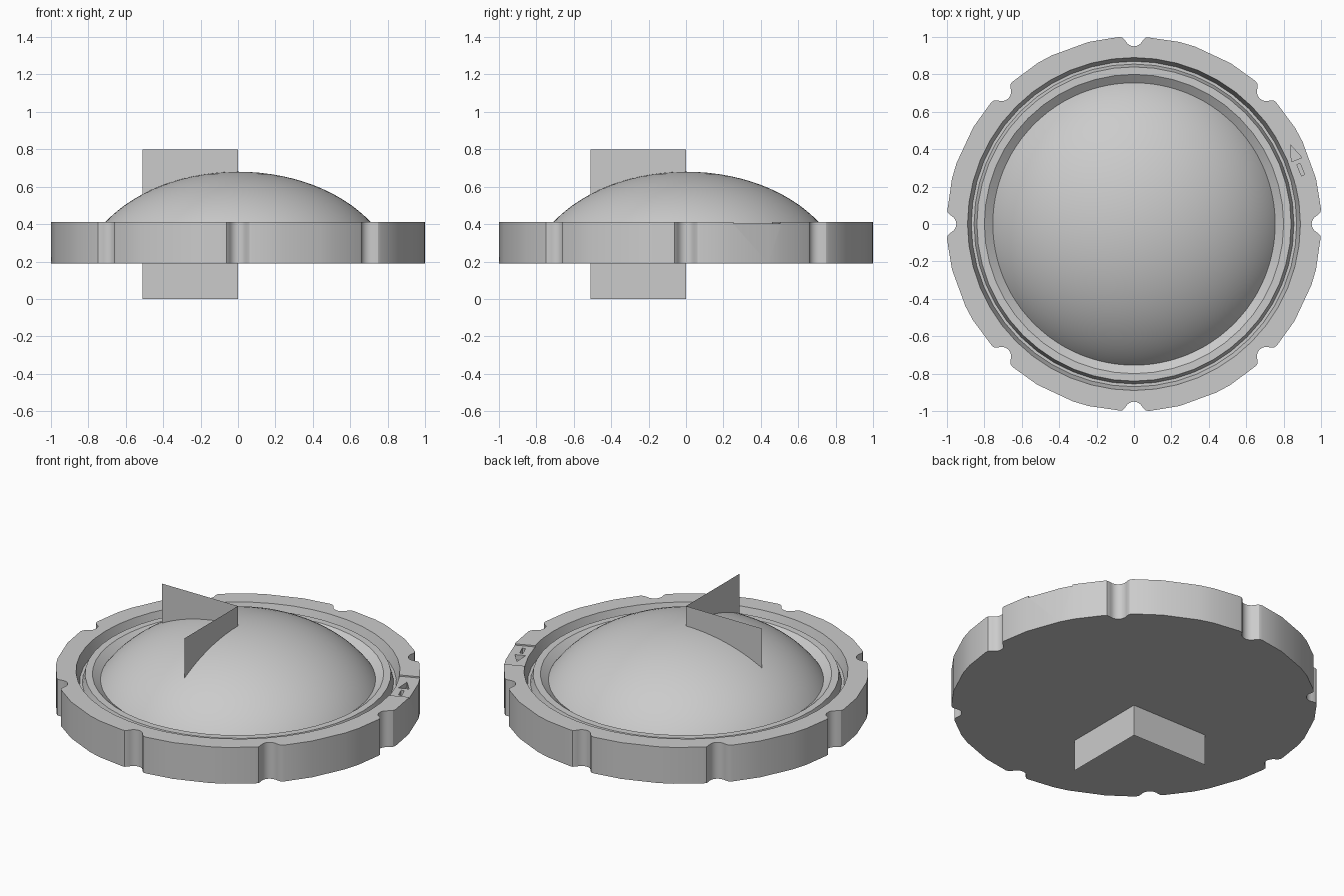
import bpy, bmesh
from math import sin, cos, radians, pi, sqrt
from mathutils import Matrix

old = bpy.data.objects.get("Cube")
if old:
    bpy.data.objects.remove(old)

grey = bpy.data.materials.new("plain grey")
grey.use_nodes = True
COLOR = (0.6, 0.6, 0.6, 1)
grey.diffuse_color = COLOR
grey.node_tree.nodes["Principled BSDF"].inputs["Base Color"].default_value = COLOR

BOTTOM, TOP = 0.19, 0.41


def make_object(name, bm):
    mesh = bpy.data.meshes.new(name)
    bm.to_mesh(mesh)
    bm.free()
    mesh.materials.append(grey)
    obj = bpy.data.objects.new(name, mesh)
    bpy.context.collection.objects.link(obj)
    return obj


def prism(name, points, z0, z1):
    bm = bmesh.new()
    face = bm.faces.new([bm.verts.new((x, y, z0)) for x, y in points])
    new = bmesh.ops.extrude_face_region(bm, geom=[face])["geom"]
    bmesh.ops.translate(bm, vec=(0, 0, z1 - z0),
                        verts=[v for v in new if isinstance(v, bmesh.types.BMVert)])
    bmesh.ops.recalc_face_normals(bm, faces=bm.faces)
    return make_object(name, bm)


def lathe(name, profile, steps):
    bm = bmesh.new()
    verts = [bm.verts.new((r, 0, z)) for r, z in profile]
    edges = [bm.edges.new(pair) for pair in zip(verts, verts[1:])]
    bmesh.ops.spin(bm, geom=verts + edges, cent=(0, 0, 0), axis=(0, 0, 1),
                   angle=2 * pi, steps=steps)
    bmesh.ops.remove_doubles(bm, verts=bm.verts, dist=0.0005)
    bmesh.ops.recalc_face_normals(bm, faces=bm.faces)
    return make_object(name, bm)


def activate(obj):
    bpy.ops.object.select_all(action="DESELECT")
    obj.select_set(True)
    bpy.context.view_layer.objects.active = obj


def smooth(obj, angle):
    activate(obj)
    bpy.ops.object.shade_smooth_by_angle(angle=radians(angle))


def cut(target, cutter):
    cutter.hide_render = True
    activate(target)
    mod = target.modifiers.new("cut", "BOOLEAN")
    mod.operation = "DIFFERENCE"
    mod.solver = "EXACT"
    mod.object = cutter
    bpy.ops.object.modifier_apply(modifier=mod.name)
    bpy.data.objects.remove(cutter)


# Faceted disc outline with eight rounded grip notches
outline = []
for k in range(8):
    turn = Matrix.Rotation(k * pi / 4, 2)
    sector = [(1 - 0.05 * cos(radians(a)), 0.05 * sin(radians(a)))
              for a in range(-60, 61, 15)]
    sector += [(0.987, 0.052), (0.996, 0.062), (1.0, 0.08)]
    sector = [(0.996, -0.062), (0.987, -0.052)] + sector
    sector += [(1.003 * cos(radians(a)), 1.003 * sin(radians(a))) for a in (14, 26, 31)]
    sector.append((cos(radians(40.4)), sin(radians(40.4))))
    for x, y in sector:
        outline.append((turn[0][0] * x + turn[0][1] * y, turn[1][0] * x + turn[1][1] * y))
disc = prism("notched_ring", outline, BOTTOM, TOP)

# Stepped well with a groove and a raised inner lip
well = lathe("well_cutter", [(0, 0.5), (0.89, 0.5), (0.89, TOP), (0.87, 0.34),
                             (0.855, 0.34), (0.84, 0.39), (0.80, 0.39),
                             (0.755, 0.355), (0, 0.355)], 48)
cut(disc, well)

# Shallow tile in the rim with a sunken arrow
DIRECTION = radians(22.5)


def tile_points(points):
    c, s = cos(DIRECTION), sin(DIRECTION)
    return [(r * c - t * s, r * s + t * c) for r, t in points]


def box(r0, r1, t0, t1):
    return [(r0, t0), (r1, t0), (r1, t1), (r0, t1)]


cut(disc, prism("tile_cutter", tile_points(box(0.8, 1.1, -0.135, 0.135)), 0.402, 0.5))
for shape in ([(0.905, -0.015), (0.965, -0.015), (0.935, 0.07)],
              box(0.926, 0.944, -0.105, -0.04)):
    cut(disc, prism("arrow_cutter", tile_points(shape), 0.37, 0.5))
smooth(disc, 25)

# Smooth flattened dome
STEPS = 20
dome_profile = []
for i in range(STEPS + 1):
    r = 0.755 * sin(i / STEPS * pi / 2)
    dome_profile.append((r, 0.68 - 0.6 * (1 - sqrt(1 - (r / 0.85) ** 2))))
smooth(lathe("dome", dome_profile, 96), 40)

# Two thin upright panels meeting at the centre
for name, end in (("side_panel", (-0.51, 0)), ("front_panel", (0, -0.51))):
    bm = bmesh.new()
    corners = [(0, 0, 0), (*end, 0), (*end, 0.8), (0, 0, 0.8)]
    bm.faces.new([bm.verts.new(p) for p in corners])
    make_object(name, bm)
